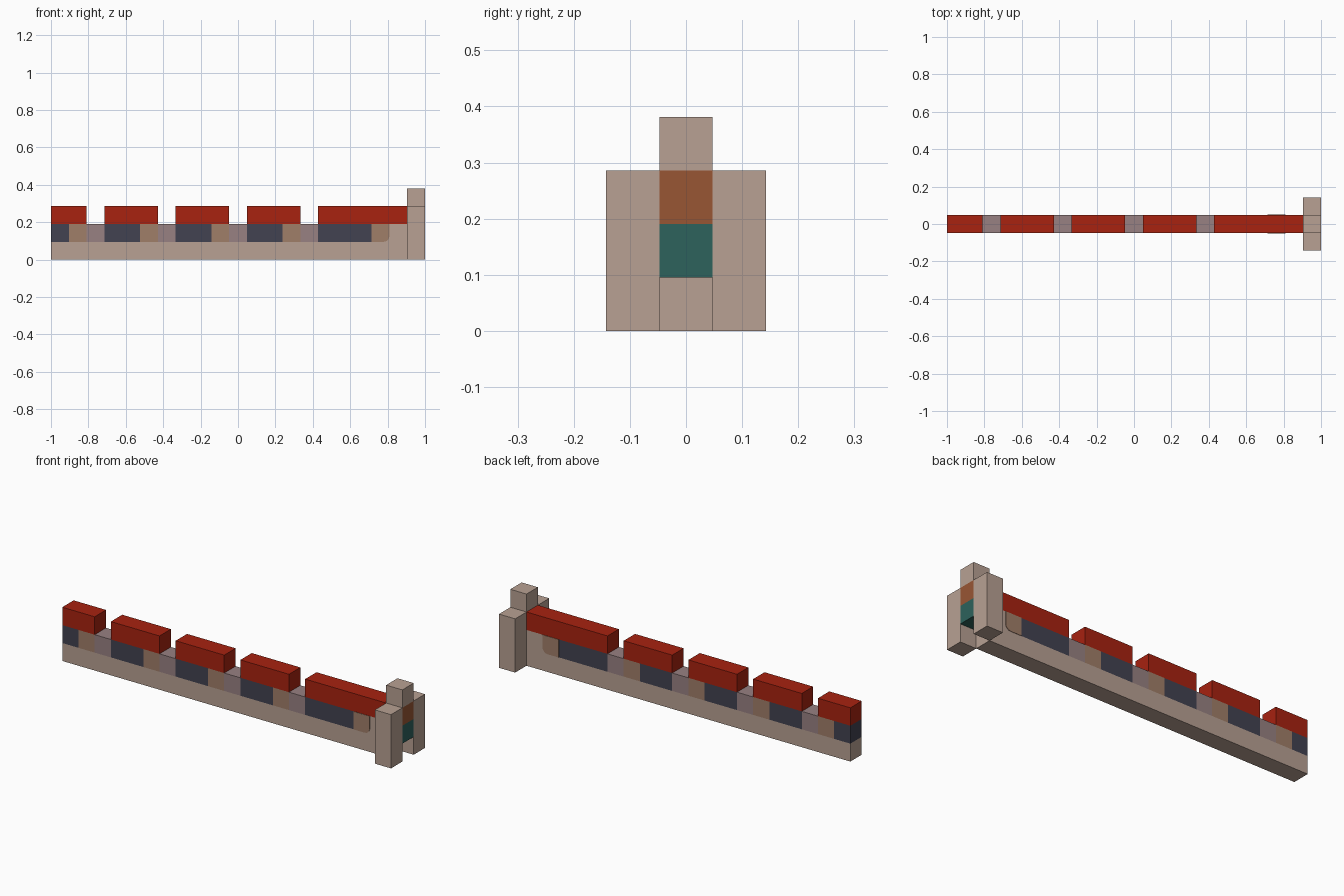
import bpy, bmesh, math
from mathutils import Vector

if "Cube" in bpy.data.objects:
    bpy.data.objects.remove(bpy.data.objects["Cube"])

U = 2 / 21  # one block

COLOURS = {
    "tan_stone": (0.479, 0.356, 0.292),
    "navy": (0.054, 0.054, 0.082),
    "brown": (0.352, 0.209, 0.141),
    "mauve": (0.314, 0.220, 0.223),
    "red": (0.392, 0.016, 0.005),
    "rust": (0.314, 0.093, 0.034),
    "teal": (0.026, 0.122, 0.107),
}
mats = {}
for name, c in COLOURS.items():
    mats[name] = bpy.data.materials.new(name)
    mats[name].diffuse_color = (*c, 1)


def gap(i):
    return i % 4 == 2 and i < 18


def band_colour(i):
    if gap(i):
        return "mauve"
    if i % 4 == 1 and i < 17:
        return "brown"
    return "tan_stone" if i >= 18 else "navy"


# block layout: (column, depth, height) -> (part, colour)
cells = {}
for i in range(20):
    cells[i, 0, 0] = ("wall_base", "tan_stone")
    cells[i, 0, 1] = ("wall_band", band_colour(i))
    if not gap(i):
        cells[i, 0, 2] = ("battlements", "red")
for k in range(3):
    for side in (-1, 1):
        cells[20, side, k] = ("end_posts", "tan_stone")
cells[20, 0, 1] = ("end_lower_panel", "teal")
cells[20, 0, 2] = ("end_upper_panel", "rust")
cells[20, 0, 3] = ("end_cap", "tan_stone")


def finish(name, bm, colours):
    mesh = bpy.data.meshes.new(name)
    bm.to_mesh(mesh)
    bm.free()
    for c in colours:
        mesh.materials.append(mats[c])
    ob = bpy.data.objects.new(name, mesh)
    bpy.context.collection.objects.link(ob)
    return ob


def build_part(part):
    """Outer faces of one part's blocks, merged into clean flat panels."""
    colours = sorted({c for p, c in cells.values() if p == part})
    bm = bmesh.new()
    for (i, j, k), (p, colour) in cells.items():
        if p != part:
            continue
        centre = Vector((-1 + (i + .5) * U, j * U, (k + .5) * U))
        for axis in range(3):
            for s in (-1, 1):
                near = [i, j, k]
                near[axis] += s
                if tuple(near) in cells:
                    continue
                n, a, b = Vector(), Vector(), Vector()
                n[axis], a[(axis + 1) % 3], b[(axis + 2) % 3] = s, s, 1
                vs = [bm.verts.new(centre + (n + a * p + b * q) * U / 2)
                      for p, q in ((-1, -1), (1, -1), (1, 1), (-1, 1))]
                bm.faces.new(vs).material_index = colours.index(colour)
    bmesh.ops.remove_doubles(bm, verts=bm.verts, dist=1e-4)
    bmesh.ops.dissolve_limit(bm, angle_limit=0.01, verts=bm.verts,
                             edges=bm.edges, delimit={'MATERIAL'})
    finish(part, bm, colours)


for part in dict.fromkeys(p for p, c in cells.values()):
    build_part(part)

# brown plates with a rounded lower corner near the end posts
r, x0, x1 = 0.03, -1 + 18 * U, -1 + 19 * U
outline = [(x0, 2 * U), (x0, U)]
for s in range(5):
    a = math.radians(-90 + 22.5 * s)
    outline.append((x1 - r + r * math.cos(a), U + r + r * math.sin(a)))
outline.append((x1, 2 * U))
for side, name in ((-1, "front_plate"), (1, "back_plate")):
    bm = bmesh.new()
    y = side * U / 2
    face = bm.faces.new([bm.verts.new((x, y, z)) for x, z in outline])
    ext = bmesh.ops.extrude_face_region(bm, geom=[face])
    bmesh.ops.translate(bm, vec=(0, side * 0.002, 0), verts=[
        v for v in ext["geom"] if isinstance(v, bmesh.types.BMVert)])
    bmesh.ops.recalc_face_normals(bm, faces=bm.faces)
    finish(name, bm, ["brown"])

for m in bpy.data.materials:
    if m.users and not m.is_grease_pencil:
        m.use_nodes = True
        m.node_tree.nodes["Principled BSDF"].inputs["Base Color"].default_value = m.diffuse_color
